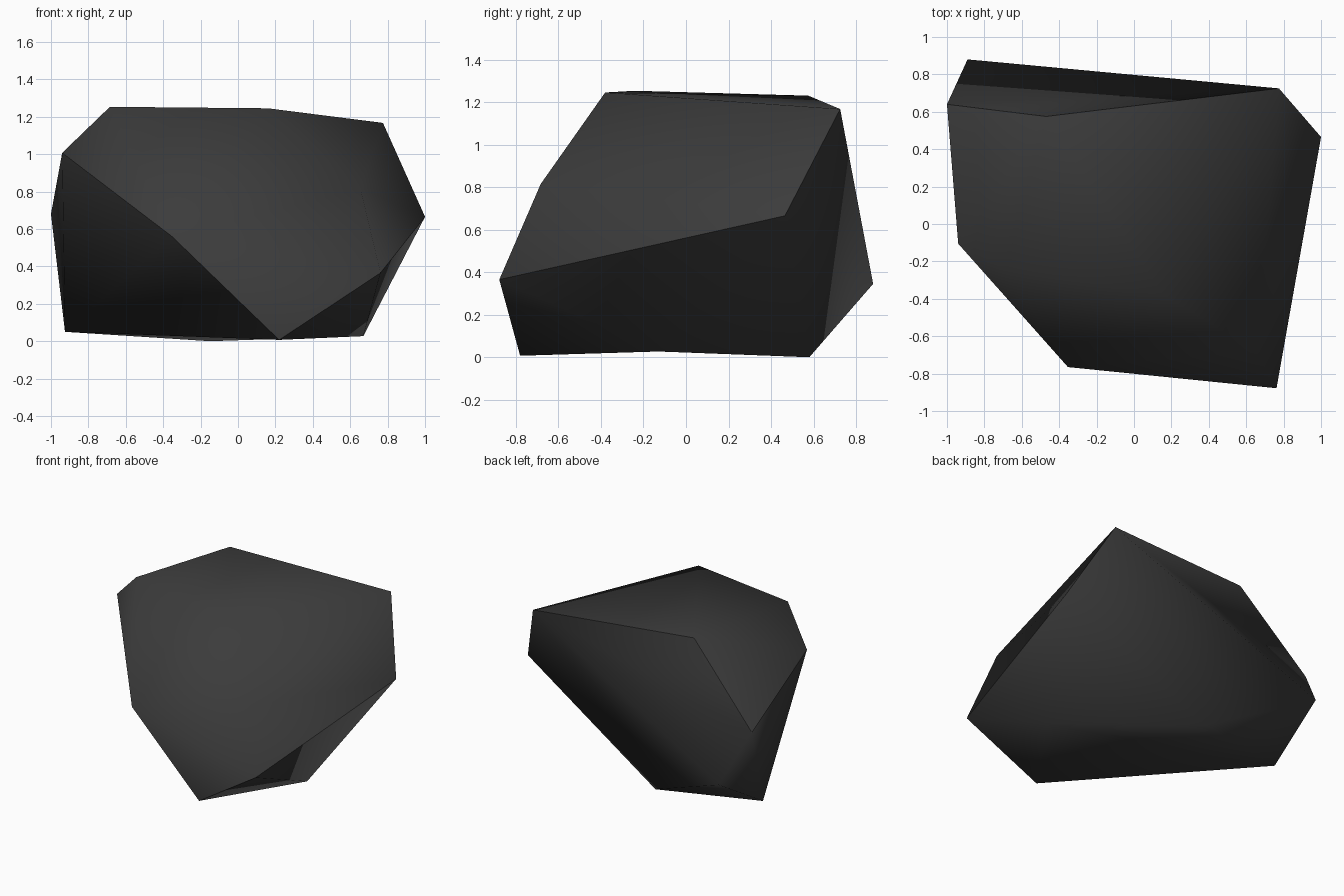
import bpy
import bmesh

default_cube = bpy.data.objects.get("Cube")
if default_cube:
    bpy.data.objects.remove(default_cube, do_unlink=True)

# Corner points of the boulder, named by where they sit
CORNERS = {
    "east_tip": (1.0, 0.465, 0.665),
    "north_east_top": (0.775, 0.725, 1.167),
    "south_east_tip": (0.762, -0.878, 0.365),
    "south_foot": (0.22, -0.78, 0.007),
    "south_west_edge": (-0.353, -0.765, 0.56),
    "west_top": (-0.94, -0.105, 1.007),
    "north_west_edge": (-1.0, 0.64, 0.68),
    "north_top": (-0.47, 0.575, 1.23),
    "crown_west": (-0.685, -0.24, 1.253),
    "crown_south": (0.16, -0.38, 1.245),
    "south_east_slope": (0.655, -0.683, 0.815),
    "north_west_tip": (-0.89, 0.88, 0.345),
    "north_foot": (-0.15, 0.58, 0.0),
    "east_foot": (0.67, -0.13, 0.027),
    "west_foot": (-0.925, 0.4, 0.05),
}

# Crisp ridge separating the cap from the underside
RIDGE = ["east_tip", "north_east_top", "north_top", "north_west_edge",
         "west_top", "south_west_edge", "south_foot", "south_east_tip"]

# Slight hollows across the underside and the back
HOLLOWS = [("east_foot", "west_foot"), ("north_west_edge", "north_east_top")]


def ensure_edge(bm, a, b):
    """Return the edge joining a and b, turning a diagonal if needed."""
    edge = bm.edges.get((a, b))
    if edge:
        return edge
    for diagonal in bm.edges:
        around = {v for f in diagonal.link_faces for v in f.verts}
        if len(around) == 4 and around - set(diagonal.verts) == {a, b}:
            bmesh.ops.rotate_edges(bm, edges=[diagonal], use_ccw=False)
            break
    return bm.edges.get((a, b))


def build_boulder():
    bm = bmesh.new()
    corner = {name: bm.verts.new(point) for name, point in CORNERS.items()}
    bmesh.ops.convex_hull(bm, input=list(bm.verts), use_existing_faces=False)
    bmesh.ops.triangulate(bm, faces=list(bm.faces))
    for first, second in HOLLOWS:
        ensure_edge(bm, corner[first], corner[second])

    # Smooth stone with the ridge kept sharp
    bmesh.ops.recalc_face_normals(bm, faces=list(bm.faces))
    for face in bm.faces:
        face.smooth = True
    for first, second in zip(RIDGE, RIDGE[1:] + RIDGE[:1]):
        edge = ensure_edge(bm, corner[first], corner[second])
        if edge:
            edge.smooth = False

    mesh = bpy.data.meshes.new("boulder")
    bm.to_mesh(mesh)
    bm.free()
    return mesh


# Dark stone colour
stone = bpy.data.materials.new("dark_grey_stone")
stone.use_nodes = True
colour = (0.044, 0.044, 0.044, 1.0)
stone.diffuse_color = colour
stone.node_tree.nodes["Principled BSDF"].inputs["Base Color"].default_value = colour

boulder = bpy.data.objects.new("boulder", build_boulder())
boulder.data.materials.append(stone)
bpy.context.collection.objects.link(boulder)
